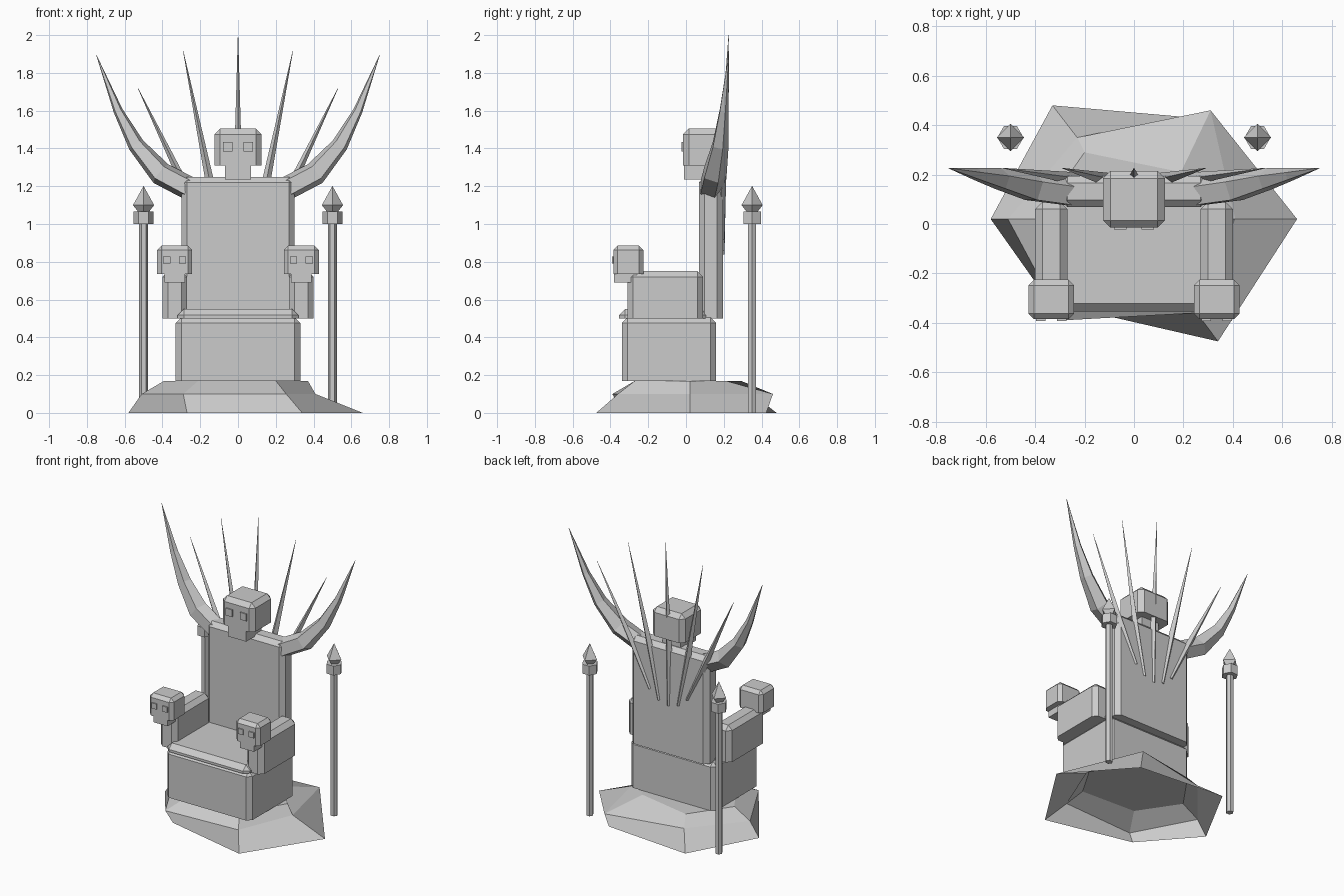
import bpy, bmesh, math
from mathutils import Vector, Matrix

if "Cube" in bpy.data.objects:
    bpy.data.objects.remove(bpy.data.objects["Cube"])

stone = bpy.data.materials.new("grey stone")
stone.diffuse_color = (0.6, 0.6, 0.6, 1)
stone.use_nodes = True
stone.node_tree.nodes["Principled BSDF"].inputs["Base Color"].default_value = stone.diffuse_color


def finish(name, bm, fix=True):
    if fix:
        bmesh.ops.recalc_face_normals(bm, faces=bm.faces[:])
    me = bpy.data.meshes.new(name)
    bm.to_mesh(me)
    bm.free()
    me.materials.append(stone)
    ob = bpy.data.objects.new(name, me)
    bpy.context.collection.objects.link(ob)
    return ob


def box(name, x0, x1, y0, y1, z0, z1, bevel=0.0):
    """Box with chamfered sides and top; the underside stays sharp."""
    bm = bmesh.new()
    bmesh.ops.create_cube(bm, size=1)
    for v in bm.verts:
        v.co = Vector(((x0 + x1) / 2 + v.co.x * (x1 - x0),
                       (y0 + y1) / 2 + v.co.y * (y1 - y0),
                       (z0 + z1) / 2 + v.co.z * (z1 - z0)))
    if bevel:
        edges = [e for e in bm.edges if max(v.co.z for v in e.verts) > z0 + 1e-4]
        bmesh.ops.bevel(bm, geom=edges, offset=bevel, segments=1,
                        profile=0.5, affect='EDGES')
    return finish(name, bm)


def loft(bm, rings, cap=True):
    """Join equal-length rings of points into a skin."""
    vr = [[bm.verts.new(p) for p in r] for r in rings]
    n = len(vr[0])
    for a, b in zip(vr, vr[1:]):
        for i in range(n):
            j = (i + 1) % n
            bm.faces.new((a[i], a[j], b[j], b[i]))
    bm.faces.new(vr[-1])
    if cap:
        bm.faces.new(vr[0][::-1])


def tube(name, path, sides, turn=0.0):
    """Tapered limb along (x, y, z, radius) stations."""
    pts = [Vector(p[:3]) for p in path]
    rings = []
    for k, p in enumerate(pts):
        d = (pts[min(k + 1, len(pts) - 1)] - pts[max(k - 1, 0)]).normalized()
        u = Vector((0, -1, 0))
        u = (u - d * u.dot(d)).normalized()
        w = d.cross(u)
        r = path[k][3]
        rings.append([p + (u * math.cos(a) + w * math.sin(a)) * r
                      for a in (turn + 2 * math.pi * i / sides for i in range(sides))])
    bm = bmesh.new()
    loft(bm, rings)
    return finish(name, bm)


# rock base: three irregular six-sided rings, open underneath
bm = bmesh.new()
loft(bm, [
    [(.66, .02, 0), (.30, .425, 0), (-.33, .48, 0),
     (-.58, .02, 0), (-.27, -.335, 0), (.34, -.475, 0)],
    [(.41, .02, .10), (.31, .46, .10), (-.23, .35, .10),
     (-.51, .02, .10), (-.29, -.39, .10), (.255, -.36, .10)],
    [(.37, .02, .17), (.19, .21, .17), (-.20, .29, .17),
     (-.39, .02, .17), (-.21, -.25, .17), (.20, -.27, .17)]], cap=False)
finish("rock_base", bm, fix=False)

# seat and back
box("plinth", -.33, .33, -.34, .16, .17, .505, .03)
box("seat_slab", -.32, .32, -.355, .12, .50, .55, .033)
box("backrest", -.30, .30, .068, .195, .50, 1.25, .03)


def skull(name, cx, y0, y1, z0, z1, half, bev, jaw, eye):
    """Block head with jaw and two thin eye plates."""
    jh, jy0, jy1, jz = jaw
    box(name + "_head", cx - half, cx + half, y0, y1, z0, z1, bev)
    box(name + "_jaw", cx - jh, cx + jh, jy0, jy1, jz, z0 + .005)
    off, size, ez = eye
    for s in (-1, 1):
        x = cx + s * off
        box(name + "_eye", x - size, x + size, y0 - .008, y0 + .004,
            ez - size, ez + size)


skull("crown", 0, -.015, .215, 1.31, 1.505, .125, .03,
      (.07, -.01, .16, 1.235), (.055, .025, 1.41))

for s, side in ((-1, "left"), (1, "right")):
    # armrest with head at its front end
    a, b = sorted((s * .27, s * .40))
    box(side + "_armrest", a, b, -.31, .09, .50, .75, .03)
    skull(side + "_arm", s * .335, -.385, -.225, .735, .885, .0925, .023,
          (.055, -.38, -.26, .69), (.042, .019, .81))

    # big curved horn
    tube(side + "_horn", [(s * .26, .130, 1.19, .066), (s * .41, .150, 1.268, .066),
                          (s * .54, .180, 1.42, .046), (s * .635, .20, 1.60, .026),
                          (s * .75, .226, 1.895, .001)], 5, math.pi / 5)

    # spear: shaft, collar, point
    x, y = s * .5, .35
    tube(side + "_spear_shaft", [(x, y, 0, .024), (x, y, 1.01, .024)], 6, math.pi / 2)
    tube(side + "_spear_collar", [(x, y, 1.0, .053), (x, y, 1.065, .053)], 6, math.pi / 2)
    tube(side + "_spear_point", [(x, y, 1.06, .025), (x, y, 1.10, .056),
                                 (x, y, 1.20, .001)], 4)

# fan of spikes emerging from the rear of the backrest
for bx, bz, tx, tz in ((0, .84, 0, 2.0), (.075, .86, .29, 1.915), (.145, .92, .53, 1.72)):
    for s in ((1, -1) if tx else (1,)):
        tube("spike", [(s * bx, .17, bz, .034), (s * tx, .226, tz, .001)], 4)
